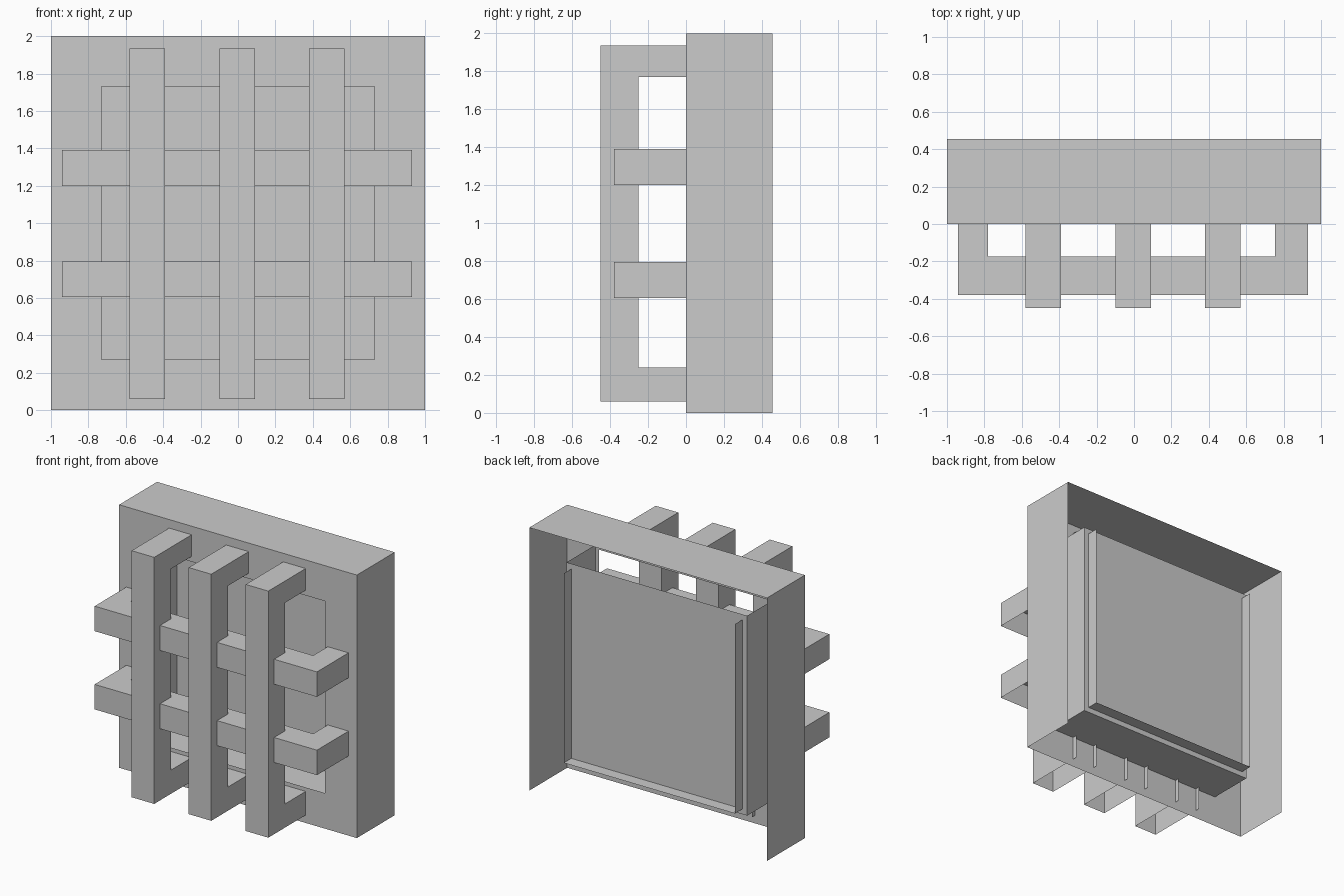
import bpy
import bmesh

cube = bpy.data.objects.get("Cube")
if cube:
    bpy.data.objects.remove(cube, do_unlink=True)

grey = bpy.data.materials.new("plain_grey")
grey.use_nodes = True
COLOUR = (0.6, 0.6, 0.6, 1.0)
grey.diffuse_color = COLOUR
grey.node_tree.nodes["Principled BSDF"].inputs["Base Color"].default_value = COLOUR


def finish(bm, name):
    bmesh.ops.remove_doubles(bm, verts=bm.verts, dist=0.0001)
    mesh = bpy.data.meshes.new(name)
    bm.to_mesh(mesh)
    bm.free()
    mesh.materials.append(grey)
    ob = bpy.data.objects.new(name, mesh)
    bpy.context.collection.objects.link(ob)
    return ob


def quad(bm, *points):
    return bm.faces.new([bm.verts.new(p) for p in points])


def side_sheet(bm, x, y0, y1, z0, z1, outward):
    """Upright sheet facing +x when outward is 1, -x when it is -1."""
    pts = [(x, y0, z0), (x, y1, z0), (x, y1, z1), (x, y0, z1)]
    quad(bm, *pts[::outward])


def flat_sheet(bm, half, y0, y1, z, up):
    pts = [(-half, y0, z), (half, y0, z), (half, y1, z), (-half, y1, z)]
    quad(bm, *pts[::up])


def back_sheet(bm, half, y, z0, z1):
    quad(bm, (half, y, z0), (-half, y, z0), (-half, y, z1), (half, y, z1))


def staple(name, lo, hi, arm_lo, arm_hi, front, back, c0, c1, upright):
    """Hollow U-shaped bar whose arms run through the wall, open underneath."""
    inside = 0.035
    profile = [(lo, inside), (lo, front), (hi, front), (hi, inside),
               (arm_hi, inside), (arm_hi, back), (arm_lo, back), (arm_lo, inside)]

    def place(p, c):
        return (c, p[1], p[0]) if upright else (p[0], p[1], c)

    bm = bmesh.new()
    a = [bm.verts.new(place(p, c0)) for p in profile]
    b = [bm.verts.new(place(p, c1)) for p in profile]
    open_edges = {3, 7} | ({0} if upright else set())
    for i in range(len(profile)):
        if i not in open_edges:
            j = (i + 1) % len(profile)
            bm.faces.new((a[i], a[j], b[j], b[i]) if upright else (a[j], a[i], b[i], b[j]))
    bm.faces.new(b if not upright else b[::-1])
    if upright:
        bm.faces.new(a)
    bmesh.ops.recalc_face_normals(bm, faces=bm.faces)
    finish(bm, name)


# Outer casing: front wall with a square opening, top and two sides
DEPTH = 0.455
bm = bmesh.new()
outer = [(-1, 0, 0), (1, 0, 0), (1, 0, 2), (-1, 0, 2)]
inner = [(-0.73, 0, 0.27), (0.73, 0, 0.27), (0.73, 0, 1.73), (-0.73, 0, 1.73)]
for i in range(4):
    j = (i + 1) % 4
    quad(bm, outer[i], outer[j], inner[j], inner[i])
flat_sheet(bm, 1, 0, DEPTH, 2, 1)
for s in (-1, 1):
    side_sheet(bm, s, 0, DEPTH, 0, 2, s)
finish(bm, "casing")

# Recessed tray behind the opening, open at the top
bm = bmesh.new()
back_sheet(bm, 0.76, 0.35, 0.24, 1.76)
flat_sheet(bm, 0.76, 0, 0.35, 0.24, -1)
for s in (-1, 1):
    side_sheet(bm, s * 0.76, 0, 0.35, 0.24, 1.76, s)
finish(bm, "recessed_pane")

# Thin lip on the back of the pane
bm = bmesh.new()
flat_sheet(bm, 0.72, 0.35, 0.44, 0.28, 1)
for s in (-1, 1):
    side_sheet(bm, s * 0.72, 0.35, 0.44, 0.28, 1.72, -s)
finish(bm, "pane_lip")

# Three upright bars and two cross bars
for label, x in (("right", -0.485), ("middle", -0.005), ("left", 0.475)):
    staple(label + "_upright_bar", 0.06, 1.935, 0.24, 1.77, -0.45, -0.25,
           x - 0.095, x + 0.095, True)
for label, z in (("lower", 0.7), ("upper", 1.295)):
    staple(label + "_cross_bar", -0.94, 0.93, -0.78, 0.755, -0.38, -0.175,
           z - 0.095, z + 0.095, False)
